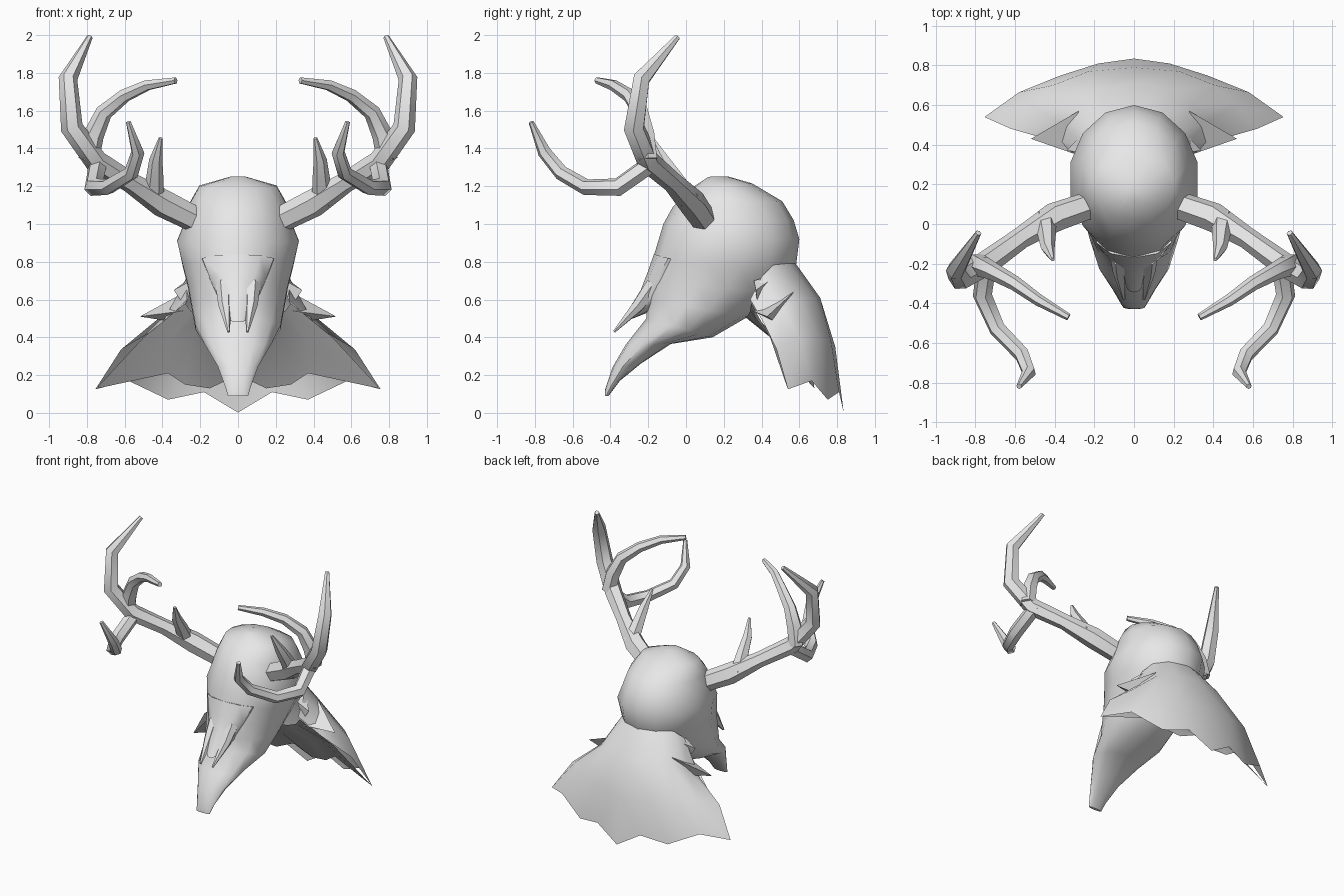
import bpy, bmesh, math
from mathutils import Vector, Quaternion

cube = bpy.data.objects.get("Cube")
if cube:
    bpy.data.objects.remove(cube, do_unlink=True)

grey = bpy.data.materials.new("light_grey")
grey.use_nodes = True
grey.diffuse_color = (0.8, 0.8, 0.8, 1)
bsdf = next(n for n in grey.node_tree.nodes if n.type == 'BSDF_PRINCIPLED')
bsdf.inputs["Base Color"].default_value = (0.8, 0.8, 0.8, 1)


def loft(name, rows, closed=True, caps=True, mirror=False, angle=50, flip=False):
    """Skin a list of equally long point rows."""
    bm = bmesh.new()
    grid = [[bm.verts.new(p) for p in row] for row in rows]
    n = len(rows[0])
    for a, b in zip(grid, grid[1:]):
        for i in range(n if closed else n - 1):
            j = (i + 1) % n
            bm.faces.new((a[i], a[j], b[j], b[i]))
    if closed and caps:
        bm.faces.new(grid[0])
        bm.faces.new(grid[-1])
    bmesh.ops.remove_doubles(bm, verts=bm.verts, dist=0.0005)
    if closed:
        bmesh.ops.recalc_face_normals(bm, faces=bm.faces)
    elif flip:
        bmesh.ops.reverse_faces(bm, faces=bm.faces)
    me = bpy.data.meshes.new(name)
    bm.to_mesh(me)
    bm.free()
    ob = bpy.data.objects.new(name, me)
    bpy.context.collection.objects.link(ob)
    me.materials.append(grey)
    bpy.ops.object.select_all(action='DESELECT')
    ob.select_set(True)
    bpy.context.view_layer.objects.active = ob
    bpy.ops.object.shade_smooth_by_angle(angle=math.radians(angle))
    if mirror:
        mod = ob.modifiers.new("Mirror", 'MIRROR')
        mod.merge_threshold = 0.002
    return ob


def section(fy, fz, by, bz, hw, sides=14):
    """Tilted oval through a front point and a back point."""
    ring = []
    for k in range(sides):
        a = 2 * math.pi * k / sides
        t = (1 - math.cos(a)) / 2
        ring.append((hw * math.sin(a), fy + (by - fy) * t, fz + (bz - fz) * t))
    return ring


def tube(name, path, sides=6):
    """Mirrored tapering tube along (x, y, z, radius) points."""
    pts = [Vector(p[:3]) for p in path]
    q, prev, rows = Quaternion(), Vector((0, 0, 1)), []
    for i, p in enumerate(pts):
        t = Vector()
        if i > 0:
            t += (p - pts[i - 1]).normalized()
        if i < len(pts) - 1:
            t += (pts[i + 1] - p).normalized()
        t.normalize()
        q = prev.rotation_difference(t) @ q
        prev = t
        r = path[i][3]
        rows.append([p + q @ Vector((r * math.cos(2 * math.pi * k / sides),
                                     r * math.sin(2 * math.pi * k / sides), 0))
                     for k in range(sides)])
    return loft(name, rows, mirror=True)


# Skull, from crown down to the muzzle tip: front y z, back y z, half width
skull = [(0.12, 1.25, 0.22, 1.252, 0.04), (0.02, 1.185, 0.35, 1.215, 0.21),
         (-0.07, 1.09, 0.51, 1.12, 0.265), (-0.12, 1.00, 0.57, 1.02, 0.29),
         (-0.15, 0.90, 0.60, 0.92, 0.33), (-0.18, 0.80, 0.58, 0.76, 0.30),
         (-0.20, 0.70, 0.48, 0.63, 0.27), (-0.21, 0.60, 0.33, 0.51, 0.25),
         (-0.21, 0.50, 0.14, 0.40, 0.23), (-0.32, 0.36, -0.08, 0.365, 0.18),
         (-0.39, 0.24, -0.24, 0.26, 0.11), (-0.43, 0.12, -0.35, 0.17, 0.07),
         (-0.43, 0.09, -0.41, 0.09, 0.055)]
loft("skull", [section(*s) for s in skull])

# Nasal bone with a fang on each side
nose = [(-0.17, 0.84, 0.05, 0.78, 0.20), (-0.205, 0.74, -0.05, 0.66, 0.155),
        (-0.24, 0.65, -0.13, 0.56, 0.11), (-0.345, 0.48, -0.28, 0.50, 0.04)]
loft("nasal_bone", [section(*s, sides=10) for s in nose])
tube("nasal_fang", [(0.075, -0.17, 0.68, 0.045), (0.07, -0.25, 0.57, 0.035),
                    (0.05, -0.38, 0.43, 0.007)])

# Antlers
tube("antler_beam", [(0.24, 0.09, 1.03, 0.07), (0.40, 0.035, 1.11, 0.075),
                     (0.57, -0.07, 1.22, 0.055), (0.75, -0.20, 1.33, 0.062),
                     (0.88, -0.275, 1.51, 0.06), (0.90, -0.235, 1.77, 0.05),
                     (0.785, -0.045, 1.99, 0.016)])
tube("antler_front_tine", [(0.74, -0.17, 1.33, 0.05), (0.765, -0.36, 1.195, 0.05),
                           (0.69, -0.53, 1.195, 0.043), (0.565, -0.66, 1.27, 0.04),
                           (0.53, -0.75, 1.38, 0.036), (0.58, -0.82, 1.54, 0.014)])
tube("antler_inner_tine", [(0.79, -0.20, 1.34, 0.055), (0.765, -0.215, 1.47, 0.055),
                           (0.71, -0.24, 1.59, 0.045), (0.60, -0.30, 1.68, 0.037),
                           (0.48, -0.385, 1.735, 0.03), (0.33, -0.47, 1.76, 0.018)])
tube("antler_small_tine", [(0.45, 0.02, 1.12, 0.06), (0.44, -0.06, 1.25, 0.045),
                           (0.435, -0.12, 1.34, 0.035), (0.41, -0.18, 1.455, 0.01)])

# Cape: rows from collar to jagged hem, each from the back middle to the front edge
cape = [[(0, 0.56, 0.82), (0.13, 0.53, 0.81), (0.22, 0.46, 0.78), (0.27, 0.40, 0.72), (0.27, 0.34, 0.60)],
        [(0, 0.71, 0.61), (0.18, 0.68, 0.61), (0.29, 0.60, 0.60), (0.36, 0.51, 0.55), (0.41, 0.42, 0.46)],
        [(0, 0.79, 0.35), (0.23, 0.77, 0.37), (0.41, 0.70, 0.40), (0.52, 0.60, 0.40), (0.62, 0.48, 0.335)],
        [(0, 0.835, 0.002), (0.18, 0.81, 0.11), (0.37, 0.75, 0.07), (0.58, 0.665, 0.17), (0.755, 0.54, 0.125)]]
loft("cape", cape, closed=False, mirror=True, angle=60, flip=True)

# Underside of the cape, from the throat to its own hem
lining = [[(0, 0.31, 0.51), (0.10, 0.32, 0.51), (0.19, 0.33, 0.52), (0.25, 0.34, 0.54), (0.28, 0.345, 0.58)],
          [(0, 0.52, 0.34), (0.13, 0.52, 0.34), (0.26, 0.51, 0.35), (0.36, 0.50, 0.38), (0.50, 0.445, 0.40)],
          [(0, 0.67, 0.20), (0.15, 0.68, 0.13), (0.28, 0.66, 0.15), (0.37, 0.64, 0.21), (0.752, 0.538, 0.128)]]
loft("cape_underside", lining, closed=False, mirror=True, angle=60)

# Pointed tufts at the collar
tufts = {"lower_tuft": [(0.28, 0.57, 0.64), (0.29, 0.35, 0.54), (0.33, 0.47, 0.48), (0.52, 0.43, 0.51)],
         "upper_tuft": [(0.22, 0.50, 0.74), (0.25, 0.36, 0.70), (0.28, 0.38, 0.56), (0.34, 0.37, 0.65)]}
for name, (a, b, c, tip) in tufts.items():
    loft(name, [[a, b, c], [tip, tip, tip]], caps=False, mirror=True, angle=30)
